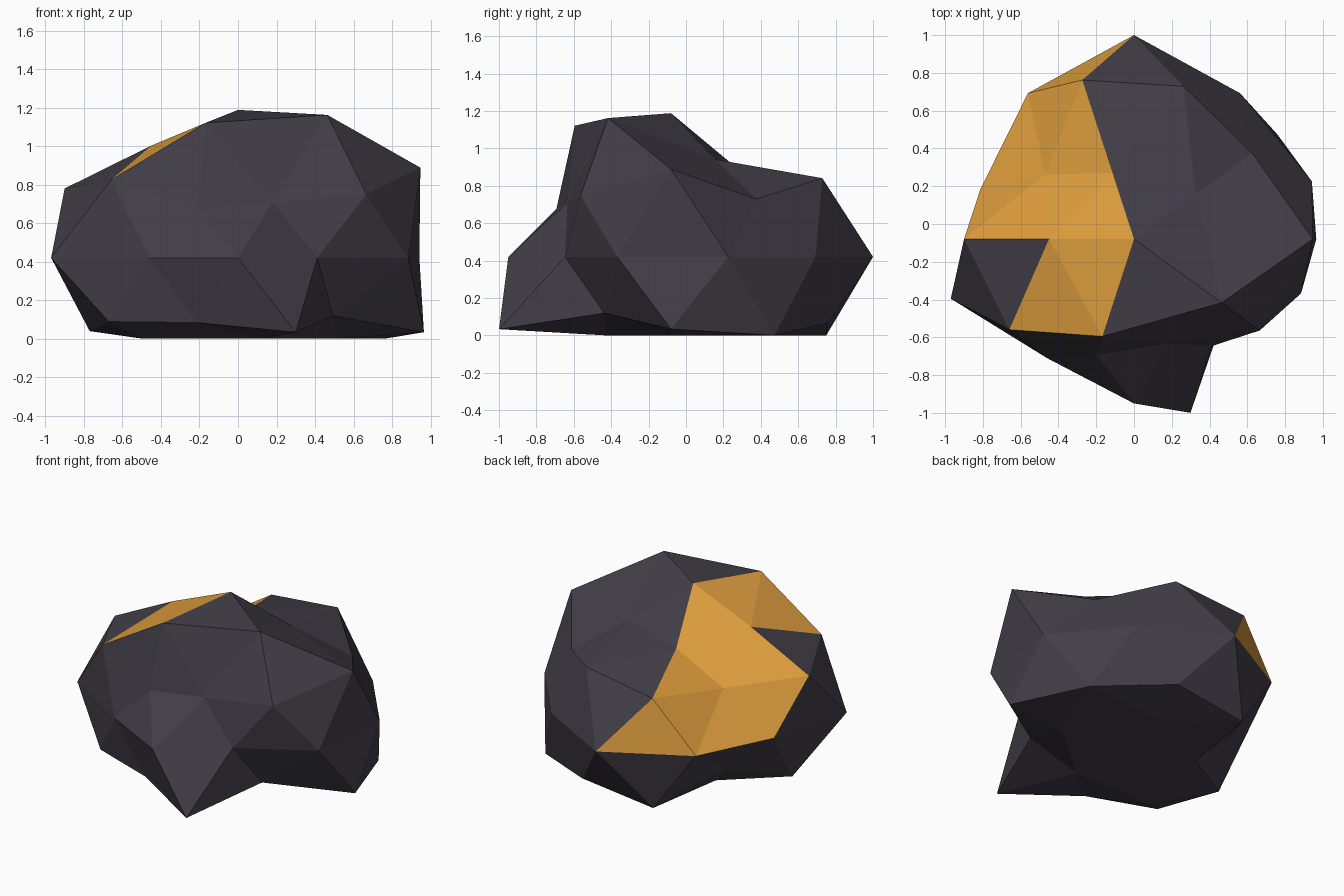
import bpy
import bmesh
import math
from mathutils import Vector

cube = bpy.data.objects.get("Cube")
if cube:
    bpy.data.objects.remove(cube, do_unlink=True)


def make_material(name, color):
    mat = bpy.data.materials.new(name)
    mat.use_nodes = True
    mat.diffuse_color = (*color, 1)
    mat.node_tree.nodes["Principled BSDF"].inputs["Base Color"].default_value = (*color, 1)
    return mat


# Radius of each ring of the boulder, top to bottom, counter-clockwise from +x
RINGS = [
    [0.96],
    [0.765, 0.70, 0.856, 1.03, 1.09],
    [1.113, 1.0, 0.683, 0.959, 0.685],
    [0.865, 0.99, 1.006, 0.72, 0.92],
    [0.99, 0.955, 1.08, 0.955, 0.855, 1.02, 0.78, 0.87, 0.70, 0.93],
    [1.079, 0.987, 0.72, 0.926, 1.081],
    [1.105, 1.026, 0.905, 0.80, 0.715],
    [1.0, 1.0, 0.84, 1.16, 0.70],
    [1.0],
]
CENTRE = Vector((0, -0.08, 0.42))
SQUASH = 0.8


def ring_order(vert):
    azimuth = round(math.degrees(math.atan2(vert.co.y, vert.co.x))) % 360
    return (-round(vert.co.z, 2), azimuth)


def is_ore(direction):
    x, y, z = direction
    back_patch = y > 0.05 and z > 0.05
    crown_patch = z > 0.7
    return x < -0.1 and (back_patch or crown_patch)


# Faceted ball, turned so its upper corner points to -x
bm = bmesh.new()
bmesh.ops.create_icosphere(bm, subdivisions=2, radius=1)
for v in bm.verts:
    v.co.x, v.co.y = -v.co.x, -v.co.y

# Ore patch on one shoulder, chosen by direction
for face in bm.faces:
    face.material_index = int(is_ore(face.calc_center_median()))
    face.smooth = False

# Push corners in and out, then flatten the underside on the ground
radii = [r for ring in RINGS for r in ring]
for v, r in zip(sorted(bm.verts, key=ring_order), radii):
    v.co = CENTRE + Vector((v.co.x, v.co.y, v.co.z * SQUASH)) * r
    v.co.z = max(v.co.z, 0)
bmesh.ops.recalc_face_normals(bm, faces=bm.faces)

mesh = bpy.data.meshes.new("boulder")
bm.to_mesh(mesh)
bm.free()
mesh.materials.append(make_material("dark_stone", (0.055, 0.048, 0.064)))
mesh.materials.append(make_material("orange_ore", (0.71, 0.33, 0.045)))
boulder = bpy.data.objects.new("boulder", mesh)
bpy.context.collection.objects.link(boulder)
